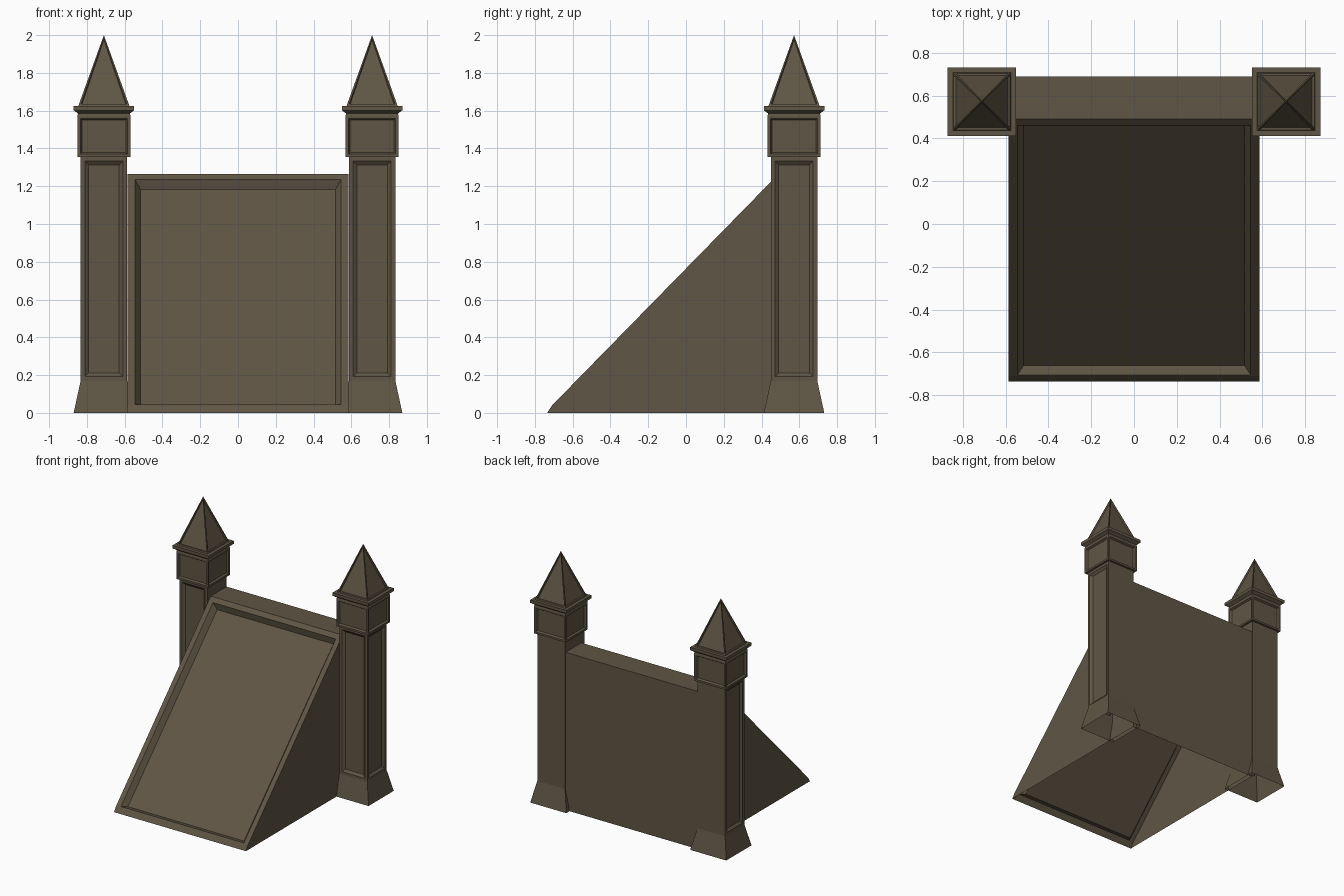
import bpy
import bmesh

if "Cube" in bpy.data.objects:
    bpy.data.objects.remove(bpy.data.objects["Cube"], do_unlink=True)

COLOUR = (0.115, 0.092, 0.058, 1.0)
stone = bpy.data.materials.new("dark_brown_stone")
stone.use_nodes = True
stone.diffuse_color = COLOUR
bsdf = stone.node_tree.nodes["Principled BSDF"]
bsdf.inputs["Base Color"].default_value = COLOUR
bsdf.inputs["Roughness"].default_value = 0.9


def finish(bm, name, location=(0, 0, 0)):
    mesh = bpy.data.meshes.new(name)
    bm.to_mesh(mesh)
    bm.free()
    mesh.materials.append(stone)
    obj = bpy.data.objects.new(name, mesh)
    obj.location = location
    bpy.context.collection.objects.link(obj)


def square_tower(name, profile, location, panel, border, bevel, depth, wanted):
    """Stack square rings (half width, height) and recess panels in one band."""
    bm = bmesh.new()
    rings = []
    for half, z in profile:
        if half == 0:
            rings.append([bm.verts.new((0, 0, z))] * 4)
        else:
            rings.append([bm.verts.new((sx * half, sy * half, z))
                          for sx, sy in ((-1, -1), (1, -1), (1, 1), (-1, 1))])
    panels = []
    for band, (low, high) in enumerate(zip(rings, rings[1:])):
        for i in range(4):
            j = (i + 1) % 4
            corners = [low[i], low[j], high[j], high[i]]
            face = bm.faces.new(list(dict.fromkeys(corners)))
            if band == panel and i in wanted:
                panels.append(face)
    bm.normal_update()
    if border:
        bmesh.ops.inset_individual(bm, faces=panels, thickness=border, depth=0)
    bmesh.ops.inset_individual(bm, faces=panels, thickness=bevel, depth=-depth)
    finish(bm, name, location)


# Pillars: flared foot and panelled shaft, panelled head with cornice, spire
FRONT, RIGHT, BACK, LEFT = range(4)
ALL_SIDES = (FRONT, RIGHT, BACK, LEFT)
for side, sign, outer in (("left", 1, RIGHT), ("right", -1, LEFT)):
    place = (sign * 0.71, 0.572, 0)
    square_tower(side + "_pillar_shaft",
                 [(0.16, 0), (0.123, 0.17), (0.123, 1.355)],
                 place, 1, 0.031, 0.028, 0.015, (FRONT, outer))
    square_tower(side + "_pillar_head",
                 [(0.12, 1.355), (0.14, 1.355), (0.14, 1.575), (0.137, 1.585),
                  (0.16, 1.602), (0.16, 1.626), (0.13, 1.626)],
                 place, 1, 0.022, 0.012, 0.014, ALL_SIDES)
    square_tower(side + "_pillar_spire",
                 [(0.135, 1.626), (0, 2.0)],
                 place, 0, 0.016, 0.008, 0.01, ALL_SIDES)

# Sloping ramp, open underneath, with a framed recess in its slope
HALF = 0.585
bm = bmesh.new()
outline = [(-0.735, 0), (-0.709, 0.04), (0.49, 1.265), (0.69, 1.265), (0.69, 0)]
right = [bm.verts.new((-HALF, y, z)) for y, z in outline]
left = [bm.verts.new((HALF, y, z)) for y, z in outline]
bm.faces.new(right[::-1])
bm.faces.new(left)
for i in (0, 2, 3):
    bm.faces.new((right[i], left[i], left[i + 1], right[i + 1]))


def slope_loop(half, bottom, top):
    return [bm.verts.new((x, y, z)) for x, (y, z) in
            ((-half, bottom), (half, bottom), (half, top), (-half, top))]


rim = [right[1], left[1], left[2], right[2]]
opening = slope_loop(0.545, (-0.705, 0.044), (0.461, 1.235))
floor = slope_loop(0.515, (-0.66, 0.034), (0.472, 1.182))
for a, b in ((rim, opening), (opening, floor)):
    for i in range(4):
        j = (i + 1) % 4
        bm.faces.new((a[i], a[j], b[j], b[i]))
bm.faces.new(floor)
bmesh.ops.recalc_face_normals(bm, faces=bm.faces)
finish(bm, "sloping_ramp")
